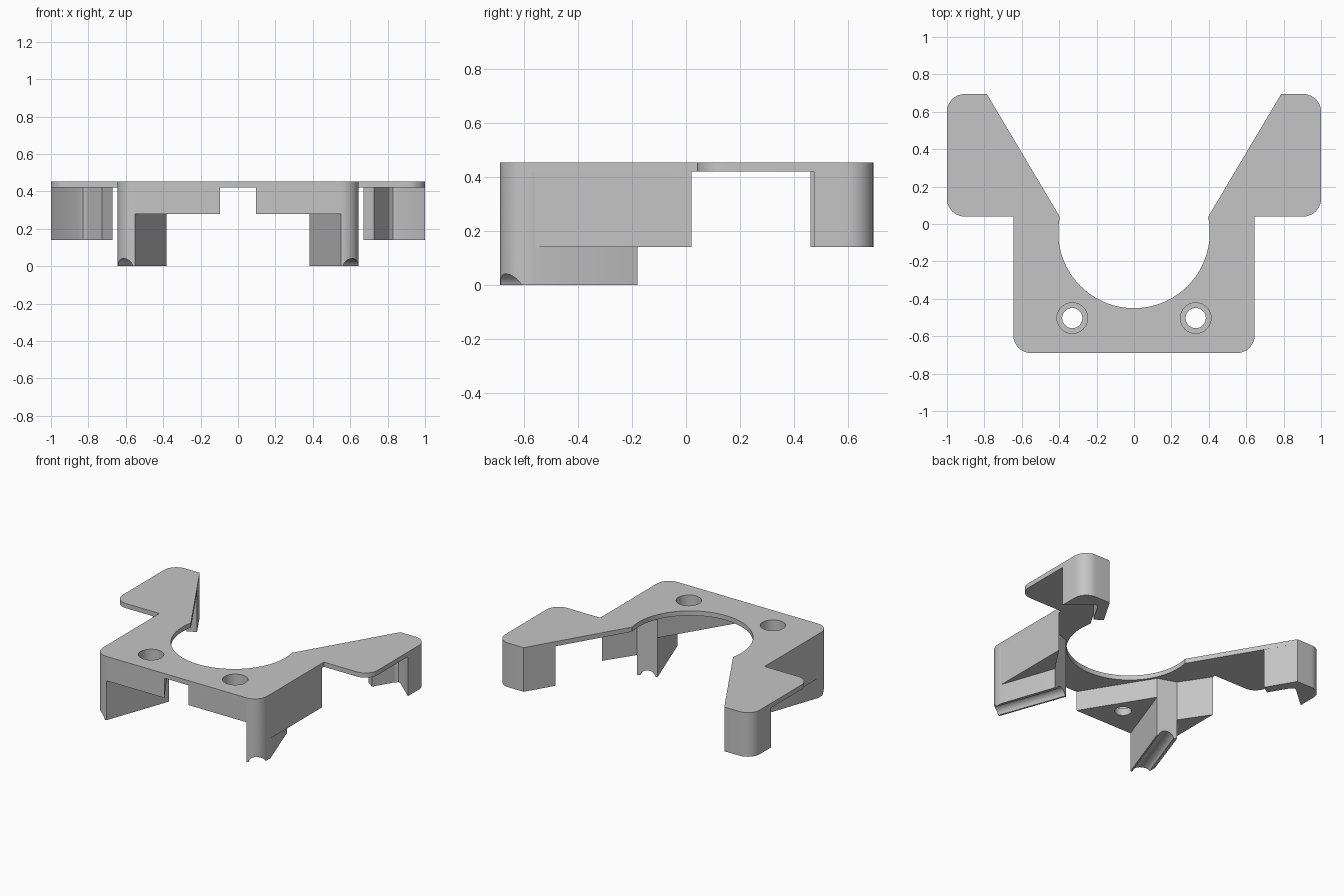
import bpy, bmesh
from math import pi, sin, cos, atan2, radians
from mathutils import Vector

old = bpy.data.objects.get("Cube")
if old:
    bpy.data.objects.remove(old, do_unlink=True)

GREY = (0.56, 0.56, 0.56, 1)
grey = bpy.data.materials.new("plain grey")
grey.use_nodes = True
grey.diffuse_color = GREY
grey.node_tree.nodes["Principled BSDF"].inputs["Base Color"].default_value = GREY

TOP, UNDER = 0.453, 0.42
FRONT, BACK, SIDE, ARM_Y = -0.69, 0.695, 0.645, 0.04
R = 0.095


def arc(cx, cy, r, a0, a1, n=10):
    """Points on an arc, angles in degrees."""
    steps = [radians(a0 + (a1 - a0) * i / n) for i in range(n + 1)]
    return [(cx + r * cos(a), cy + r * sin(a)) for a in steps]


def prism(name, pts, z0, z1):
    bm = bmesh.new()
    face = bm.faces.new([bm.verts.new((x, y, z0)) for x, y in pts])
    up = bmesh.ops.extrude_face_region(bm, geom=[face])["geom"]
    bmesh.ops.translate(bm, vec=(0, 0, z1 - z0),
                        verts=[v for v in up if isinstance(v, bmesh.types.BMVert)])
    bmesh.ops.recalc_face_normals(bm, faces=bm.faces)
    mesh = bpy.data.meshes.new(name)
    bm.to_mesh(mesh)
    bm.free()
    mesh.materials.append(grey)
    obj = bpy.data.objects.new(name, mesh)
    bpy.context.collection.objects.link(obj)
    return obj


def cylinder(r, start, end):
    a, b = Vector(start), Vector(end)
    bpy.ops.mesh.primitive_cylinder_add(vertices=40, radius=r, depth=(b - a).length,
                                        location=(a + b) / 2)
    obj = bpy.context.object
    obj.rotation_euler = (b - a).to_track_quat("Z", "Y").to_euler()
    obj.data.materials.append(grey)
    obj.hide_render = True
    return obj


def cut(obj, cutters):
    bpy.context.view_layer.update()
    bpy.context.view_layer.objects.active = obj
    for c in cutters:
        mod = obj.modifiers.new("cut", "BOOLEAN")
        mod.operation, mod.solver, mod.object = "DIFFERENCE", "EXACT", c
        bpy.ops.object.modifier_apply(modifier=mod.name)


def mirrored(pts, s):
    return [(x * s, y) for x, y in pts]


# Top plate: half outline from the front, round the arm, back along the opening
HOLE_Y, HOLE_R = -0.045, 0.405
neck = atan2(ARM_Y - HOLE_Y, HOLE_R) * 180 / pi
half = ([(0, FRONT)] + arc(SIDE - R, FRONT + R, R, -90, 0)
        + [(SIDE, ARM_Y)] + arc(1 - R, ARM_Y + R, R, -90, 0)
        + arc(1 - R, BACK - R, R, 0, 90) + [(0.787, BACK)]
        + arc(0, HOLE_Y, HOLE_R, neck, -90, 32))
# Left half and right half share the centre line at front and opening
outline = half + mirrored(half, -1)[::-1][1:-1]
plate = prism("top_plate", outline, UNDER, TOP)

# Shapes below the plate, given for the left side
corner = arc(SIDE - R, FRONT + R, R, -90, 0)
leg = corner + [(SIDE, -0.56), (0.512, -0.18), (0.382, -0.225)]
screw_block = [(0.095, FRONT), (SIDE - R, FRONT), (0.382, -0.225)]
side_block = [(SIDE, -0.56), (SIDE, 0.02), (0.512, -0.18)]
clip = (arc(1 - R, BACK - R, R, 0, 90)
        + [(0.787, BACK), (0.672, 0.5), (0.728, 0.462), (0.81, 0.6),
           (0.83, 0.615), (0.85, 0.607), (1, 0.475)])

parts, cutters = [plate], []
for side, s in (("left", 1), ("right", -1)):
    leg_obj = prism(side + "_leg", mirrored(leg, s), 0, UNDER)
    block = prism(side + "_screw_block", mirrored(screw_block, s), 0.28, UNDER)
    parts += [leg_obj, block,
              prism(side + "_side_block", mirrored(side_block, s), 0.14, UNDER),
              prism(side + "_clip", mirrored(clip, s), 0.14, UNDER)]
    # Round channel along the foot of the leg
    groove = cylinder(0.053, (s * 0.665, -0.82, -0.012), (s * 0.378, -0.03, -0.012))
    cut(leg_obj, [groove])
    # Stepped screw hole
    x, y = s * 0.33, -0.503
    bore = cylinder(0.082, (x, y, 0.33), (x, y, 0.6))
    shaft = cylinder(0.054, (x, y, 0.1), (x, y, 0.6))
    cut(plate, [bore])
    cut(block, [bore, shaft])
    cutters += [groove, bore, shaft]

for c in cutters:
    bpy.data.objects.remove(c, do_unlink=True)

# Smooth the rounded corners only
bpy.ops.object.select_all(action="DESELECT")
for p in parts:
    p.select_set(True)
bpy.context.view_layer.objects.active = plate
bpy.ops.object.shade_smooth_by_angle(angle=radians(20))
